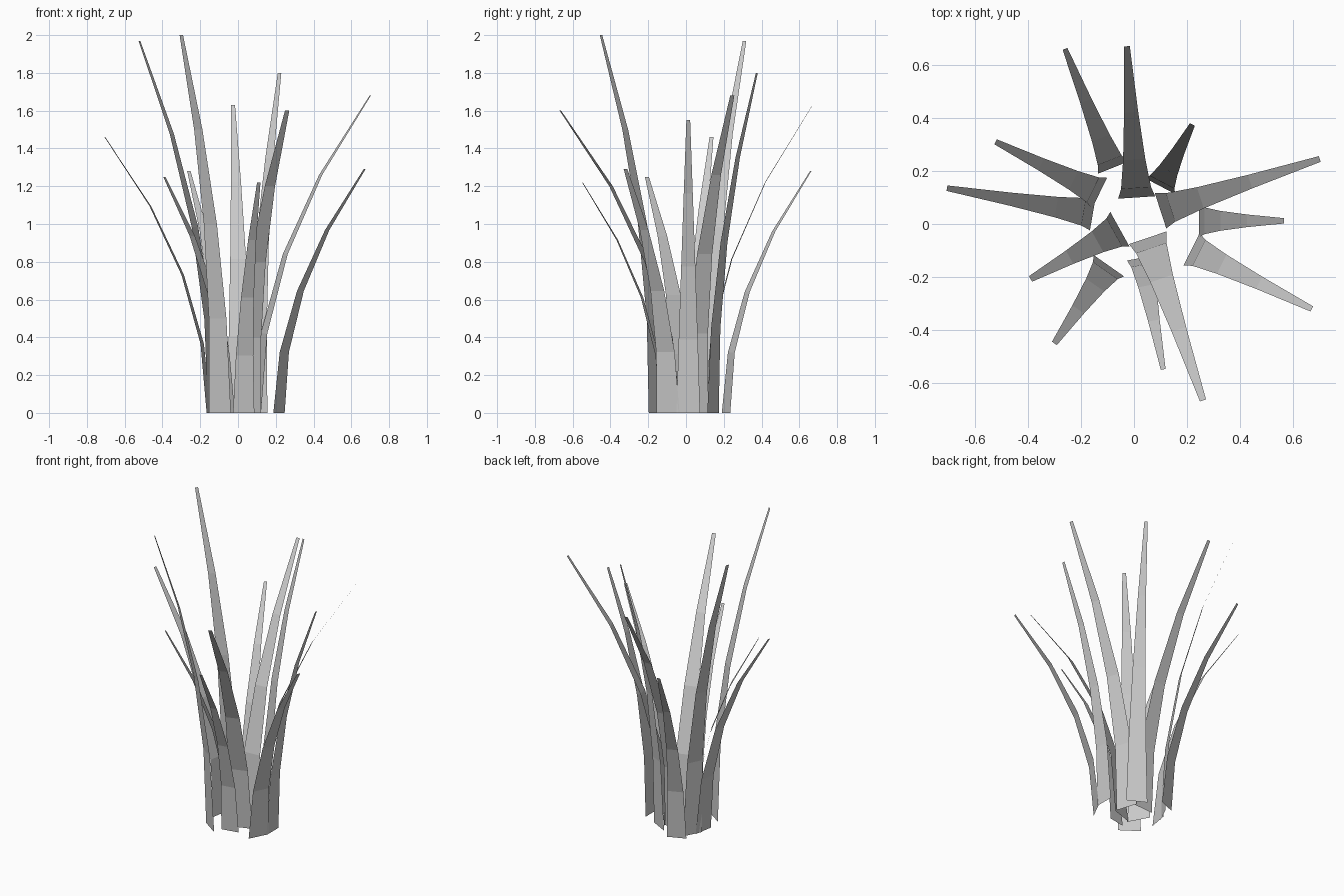
import bpy
from mathutils import Vector

SEGMENTS = 4

# base x, base y, tip x, tip y, height, base width
BLADES = [
    (-0.08, 0.212, -0.26, 0.66, 1.28, 0.12),
    (0.01, 0.10, -0.027, 0.67, 1.63, 0.14),
    (0.098, 0.143, 0.22, 0.375, 1.80, 0.13),
    (0.10, 0.05, 0.70, 0.245, 1.68, 0.14),
    (0.245, 0.012, 0.566, 0.012, 1.55, 0.125),
    (0.217, -0.095, 0.67, -0.32, 1.29, 0.135),
    (0.052, -0.052, 0.26, -0.665, 1.60, 0.15),
    (0.03, -0.127, 0.11, -0.548, 1.22, 0.115),
    (-0.095, -0.157, -0.30, -0.45, 2.00, 0.14),
    (-0.053, -0.02, -0.39, -0.207, 1.25, 0.15),
    (-0.13, 0.116, -0.522, 0.31, 1.97, 0.13),
    (-0.155, 0.04, -0.705, 0.135, 1.46, 0.13),
]


def grass_blade(name, bx, by, tx, ty, height, width):
    """Flat tapering strip that bends outward along a parabola."""
    base = Vector((bx, by, 0))
    lean = Vector((tx - bx, ty - by, 0))
    side = Vector((-lean.y, lean.x, 0)).normalized()
    verts = []
    for i in range(SEGMENTS + 1):
        t = i / SEGMENTS
        centre = base + lean * t ** 2 + Vector((0, 0, height * t))
        half = side * width / 2 * (1 - 0.84 * t ** 1.07)
        verts += [centre - half, centre + half]
    faces = [(2 * i, 2 * i + 2, 2 * i + 3, 2 * i + 1) for i in range(SEGMENTS)]
    mesh = bpy.data.meshes.new(name)
    mesh.from_pydata(verts, [], [f[::-1] for f in faces])
    obj = bpy.data.objects.new(name, mesh)
    bpy.context.collection.objects.link(obj)


# ring of grass blades
for n, blade in enumerate(BLADES, 1):
    grass_blade(f"grass_blade_{n:02d}", *blade)
